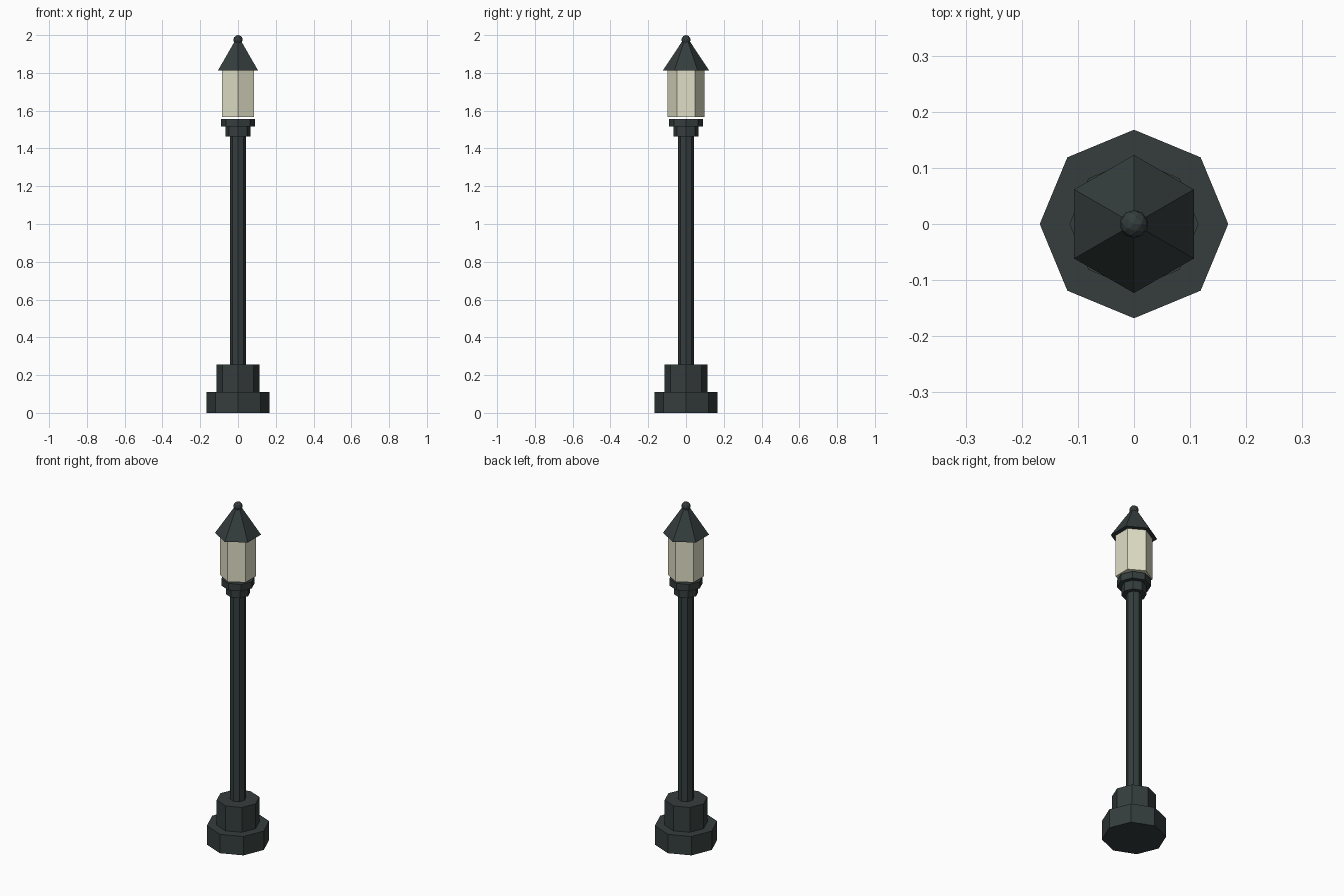
import bpy, bmesh, math
from mathutils import Matrix

if "Cube" in bpy.data.objects:
    bpy.data.objects.remove(bpy.data.objects["Cube"])


def material(name, rgb):
    m = bpy.data.materials.new(name)
    m.diffuse_color = (*rgb, 1.0)
    m.use_nodes = True
    m.node_tree.nodes["Principled BSDF"].inputs["Base Color"].default_value = m.diffuse_color
    return m


IRON = material("dark green iron", (0.035, 0.047, 0.046))
GLASS = material("cream glass", (0.74, 0.73, 0.56))


def add_object(name, bm, mat):
    bmesh.ops.recalc_face_normals(bm, faces=bm.faces)
    mesh = bpy.data.meshes.new(name)
    bm.to_mesh(mesh)
    bm.free()
    mesh.materials.append(mat)
    obj = bpy.data.objects.new(name, mesh)
    bpy.context.collection.objects.link(obj)
    return obj


def prism(name, sides, r_low, r_high, z0, z1, mat):
    """Closed flat-sided column or taper with corners on the y axis."""
    bm = bmesh.new()
    rings = []
    for r, z in ((r_low, z0), (r_high, z1)):
        ring = []
        for i in range(sides):
            a = math.pi / 2 + 2 * math.pi * i / sides
            ring.append(bm.verts.new((r * math.cos(a), r * math.sin(a), z)))
        rings.append(ring)
    low, high = rings
    for i in range(sides):
        j = (i + 1) % sides
        bm.faces.new((low[i], low[j], high[j], high[i]))
    bm.faces.new(low[::-1])
    bm.faces.new(high)
    return add_object(name, bm, mat)


# Stepped octagonal base, post and collar
prism("base_plinth", 8, 0.168, 0.168, 0.0, 0.111, IRON)
prism("base_step", 8, 0.115, 0.115, 0.111, 0.257, IRON)
prism("post", 8, 0.042, 0.042, 0.257, 1.463, IRON)
prism("collar_lower", 8, 0.066, 0.066, 1.463, 1.515, IRON)
prism("collar_upper", 8, 0.09, 0.09, 1.515, 1.555, IRON)

# Six-sided lantern, floating just above the collar, with its roof
prism("lantern_glass", 6, 0.097, 0.097, 1.567, 1.812, GLASS)
prism("lantern_roof", 6, 0.123, 0.015, 1.812, 1.975, IRON)

# Ball finial
bm = bmesh.new()
bmesh.ops.create_icosphere(bm, subdivisions=2, radius=0.025,
                           matrix=Matrix.Translation((0, 0, 1.975)))
add_object("finial_ball", bm, IRON)
